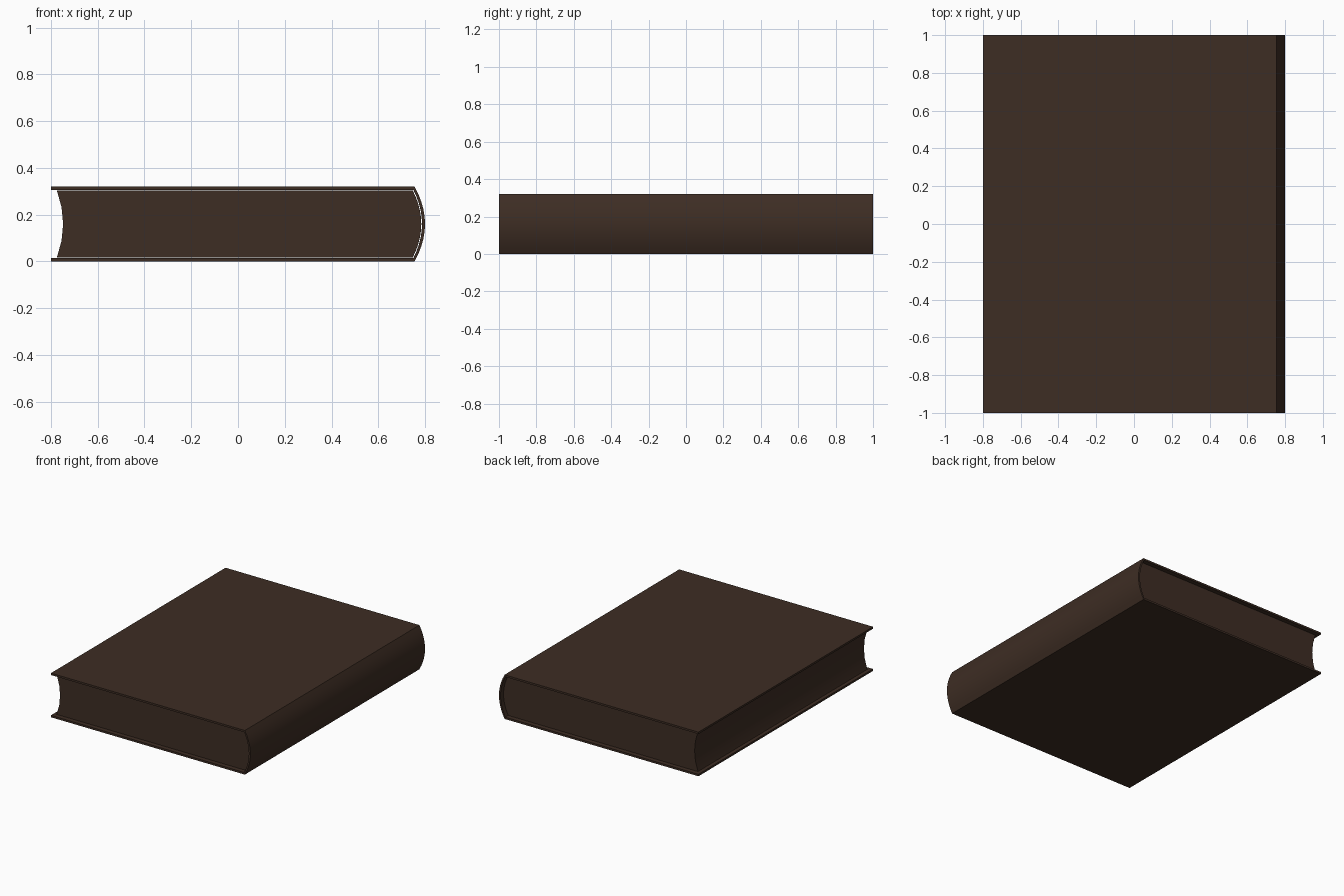
import bpy, bmesh

if "Cube" in bpy.data.objects:
    bpy.data.objects.remove(bpy.data.objects["Cube"])

brown = bpy.data.materials.new("dark brown")
brown.diffuse_color = (0.047, 0.026, 0.017, 1)
brown.use_nodes = True
brown.node_tree.nodes["Principled BSDF"].inputs["Base Color"].default_value = brown.diffuse_color

H = 0.32          # book thickness
T = 0.014         # board thickness
MID = H / 2


def bulge(x_edge, depth, half, n):
    """Shallow arc from bottom to top as (x, z) points."""
    pts = []
    for i in range(n + 1):
        t = -1 + 2 * i / n
        pts.append((x_edge + depth * (1 - t * t), MID + half * t))
    return pts


def extrude_profile(name, pts, y):
    """Extrude a closed (x, z) outline from -y to y."""
    bm = bmesh.new()
    face = bm.faces.new([bm.verts.new((px, -y, pz)) for px, pz in pts])
    res = bmesh.ops.extrude_face_region(bm, geom=[face])
    verts = [g for g in res["geom"] if isinstance(g, bmesh.types.BMVert)]
    bmesh.ops.translate(bm, verts=verts, vec=(0, 2 * y, 0))
    bmesh.ops.recalc_face_normals(bm, faces=bm.faces)
    me = bpy.data.meshes.new(name)
    bm.to_mesh(me)
    bm.free()
    me.materials.append(brown)
    ob = bpy.data.objects.new(name, me)
    bpy.context.collection.objects.link(ob)
    bpy.ops.object.select_all(action='DESELECT')
    bpy.context.view_layer.objects.active = ob
    ob.select_set(True)
    bpy.ops.object.shade_smooth_by_angle(angle=0.4)
    return ob


# Cover: two boards joined by a rounded spine
outer = bulge(0.755, 0.045, MID, 10)
inner = bulge(0.75, 0.037, MID - T, 10)
extrude_profile("cover", [(-0.8, 0)] + outer + [(-0.8, H), (-0.8, H - T)]
                + inner[::-1] + [(-0.8, T)], 1.0)

# Page block: hollow fore edge, rounded back, set in from the cover ends
half = MID - T - 0.002
back = bulge(0.747, 0.037, half, 10)
fore = bulge(-0.775, 0.027, half, 4)
extrude_profile("page_block", back + fore[::-1], 0.97)
